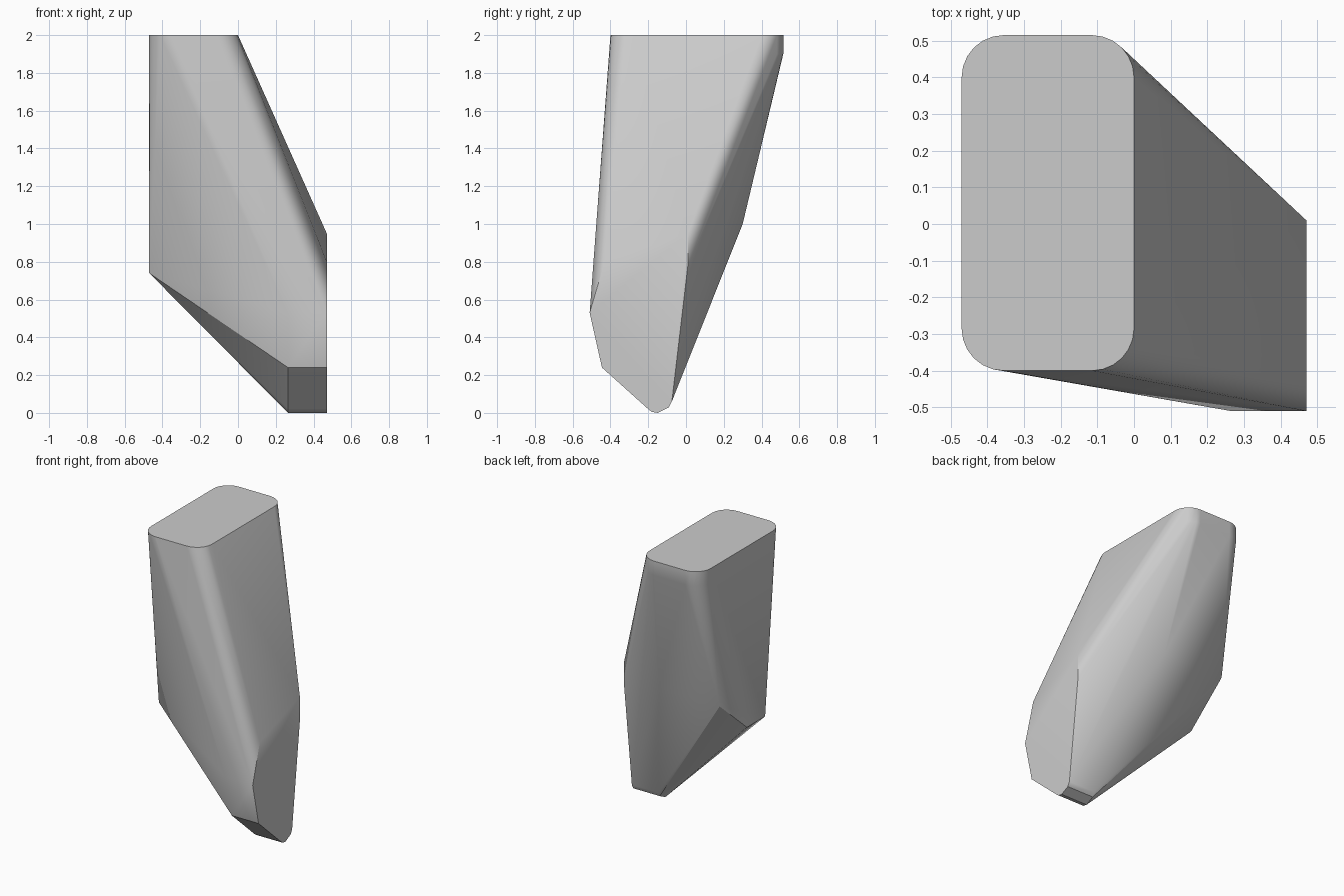
import bpy
import bmesh
import math

if "Cube" in bpy.data.objects:
    bpy.data.objects.remove(bpy.data.objects["Cube"], do_unlink=True)

stone = bpy.data.materials.new("pale_grey")
stone.use_nodes = True
GREY = (0.6, 0.6, 0.6, 1)
stone.diffuse_color = GREY
stone.node_tree.nodes["Principled BSDF"].inputs["Base Color"].default_value = GREY

LEFT, TOP_RIGHT, RIGHT = -0.47, 0.0, 0.47
FRONT, BACK, RADIUS, STEPS = -0.4, 0.515, 0.115, 6
points = []

# Flat top with rounded corners; the back corners drop a short way straight down
corners = [(TOP_RIGHT - RADIUS, BACK - RADIUS), (LEFT + RADIUS, BACK - RADIUS),
           (LEFT + RADIUS, FRONT + RADIUS), (TOP_RIGHT - RADIUS, FRONT + RADIUS)]
for quarter, (cx, cy) in enumerate(corners):
    for i in range(STEPS + 1):
        a = math.radians(90) * (quarter + i / STEPS)
        x, y = cx + RADIUS * math.cos(a), cy + RADIUS * math.sin(a)
        points.append((x, y, 2))
        if quarter < 2:
            points.append((x, y, 1.9))

# Toe: a short straight prism at the lower right
toe = [(-0.51, 0.53), (-0.445, 0.24), (-0.2, 0.02), (-0.18, 0.005),
       (-0.15, 0), (-0.09, 0.03), (-0.075, 0.06)]
points += [(x, y, z) for x in (0.265, RIGHT) for y, z in toe]

# Upper edge of the right end face
points += [(RIGHT, -0.43, 0.8), (RIGHT, 0.01, 0.95), (RIGHT, 0.01, 0.78)]

# Lower edge of the left face, and the ridge across the back
points += [(LEFT, -0.2, 0.74), (LEFT, 0, 0.74), (LEFT, 0.3, 1), (0, 0.3, 1)]

# Wrap the outline points in one faceted block
bm = bmesh.new()
for p in points:
    bm.verts.new(p)
hull = bmesh.ops.convex_hull(bm, input=bm.verts)
loose = [v for v in bm.verts if not v.link_faces]
bmesh.ops.delete(bm, geom=loose, context="VERTS")
bmesh.ops.dissolve_limit(bm, angle_limit=math.radians(0.5),
                         verts=bm.verts, edges=bm.edges)
bmesh.ops.recalc_face_normals(bm, faces=bm.faces)
mesh = bpy.data.meshes.new("faceted_block")
bm.to_mesh(mesh)
bm.free()
mesh.materials.append(stone)

block = bpy.data.objects.new("faceted_block", mesh)
bpy.context.collection.objects.link(block)
bpy.ops.object.select_all(action="DESELECT")
block.select_set(True)
bpy.context.view_layer.objects.active = block
bpy.ops.object.shade_smooth_by_angle(angle=math.radians(30))
weighted = block.modifiers.new("face_weighted_shading", "WEIGHTED_NORMAL")
weighted.keep_sharp = True
